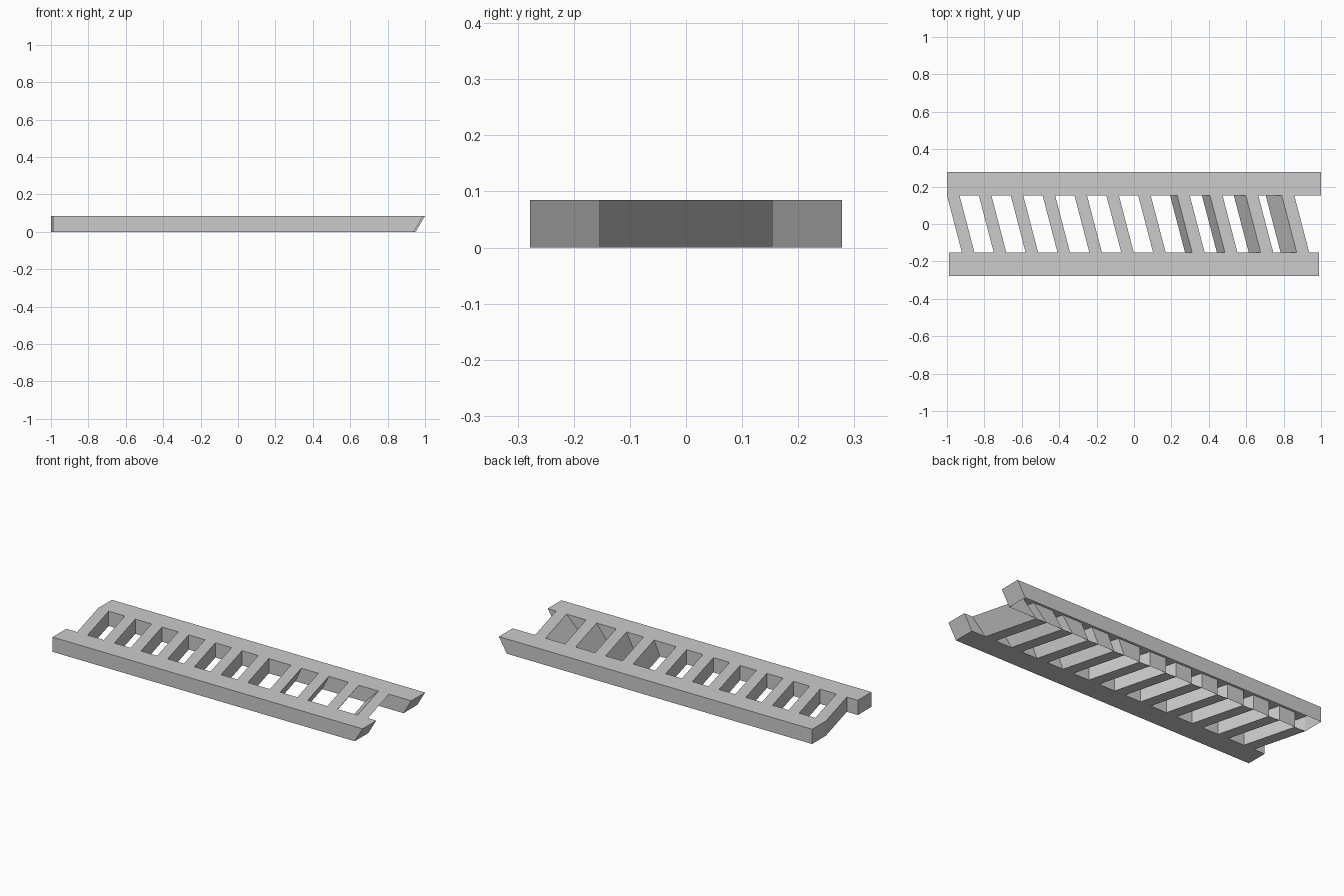
import bpy, bmesh

if "Cube" in bpy.data.objects:
    bpy.data.objects.remove(bpy.data.objects["Cube"])

H = 0.085            # frame thickness
INNER, OUTER = 0.153, 0.278
STEP, WIDTH, SKEW = 0.1704, 0.067, 0.08
LEANS = [0.0] * 7 + [0.038, 0.043, 0.064, 0.086]   # last slats tilt forward


def build(name, quads):
    """Make one object from a list of quads, welding shared corners."""
    bm = bmesh.new()
    for quad in quads:
        bm.faces.new([bm.verts.new(p) for p in quad])
    bmesh.ops.remove_doubles(bm, verts=bm.verts, dist=1e-5)
    bmesh.ops.recalc_face_normals(bm, faces=bm.faces)
    mesh = bpy.data.meshes.new(name)
    bm.to_mesh(mesh)
    bm.free()
    obj = bpy.data.objects.new(name, mesh)
    bpy.context.collection.objects.link(obj)


def slat_section(i, y):
    """Four corners of a slat where it meets the rail at y, bottom then top."""
    x = -1 + STEP * i + (SKEW if y < 0 else 0)
    lean = LEANS[i]
    return [(x, y, 0), (x + WIDTH, y, 0),
            (x + WIDTH + lean, y, H), (x + lean, y, H)]


def rail(name, side, half, has_bottom):
    """Side rail with a slanted right end and slat sockets on its inner wall."""
    yi, yo = side * INNER, side * OUTER

    def section(y):
        return [(-half, y, 0), (half - 0.05, y, 0), (half, y, H), (-half, y, H)]

    a, b = section(yi), section(yo)
    quads = [b]
    for k in range(4):
        if k == 0 and not has_bottom:
            continue
        n = (k + 1) % 4
        quads.append([a[k], a[n], b[n], b[k]])
    # inner wall pieces between the slats
    left_b, left_t = a[0], a[3]
    for i in range(len(LEANS)):
        s = slat_section(i, yi)
        if s[0][0] - left_b[0] > 1e-4:
            quads.append([left_b, s[0], s[3], left_t])
        left_b, left_t = s[1], s[2]
    quads.append([left_b, a[1], a[2], left_t])
    build(name, quads)


# Side rails (the back one is open underneath)
rail("back_rail", 1, 1.0, False)
rail("front_rail", -1, 0.99, True)

# Skewed cross slats
for i in range(len(LEANS)):
    f, b = slat_section(i, -INNER), slat_section(i, INNER)
    build(f"slat_{i + 1:02d}",
          [[f[k], f[(k + 1) % 4], b[(k + 1) % 4], b[k]] for k in range(4)])
